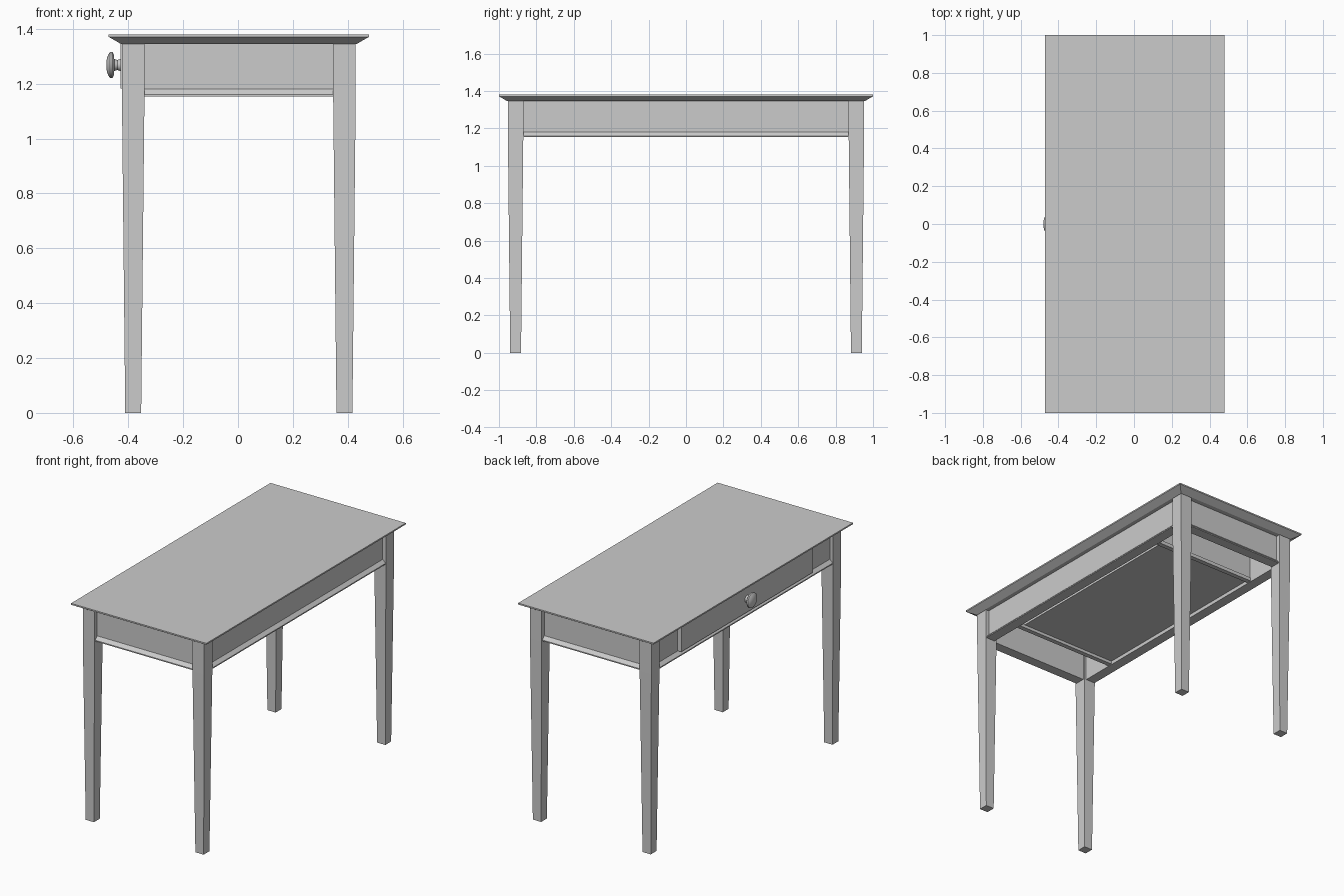
import bpy
import bmesh
from math import pi
from mathutils import Matrix, Vector

cube = bpy.data.objects.get("Cube")
if cube:
    bpy.data.objects.remove(cube, do_unlink=True)

CX = 0.003          # the table sits slightly off centre because the knob sticks out
TOP_Z, APRON_TOP, APRON_LOW = 1.38, 1.345, 1.153

grey = bpy.data.materials.new("plain grey")
grey.use_nodes = True
colour = (0.6, 0.6, 0.6, 1)
grey.diffuse_color = colour
grey.node_tree.nodes["Principled BSDF"].inputs["Base Color"].default_value = colour


def finish(name, bm):
    bmesh.ops.recalc_face_normals(bm, faces=bm.faces)
    mesh = bpy.data.meshes.new(name)
    bm.to_mesh(mesh)
    bm.free()
    mesh.materials.append(grey)
    obj = bpy.data.objects.new(name, mesh)
    bpy.context.collection.objects.link(obj)
    return obj


def loft(name, sections):
    """Stack of rectangles (x0, x1, y0, y1, z), bridged and capped."""
    bm = bmesh.new()
    rings = [[bm.verts.new((x, y, z)) for x, y in ((x0, y0), (x1, y0), (x1, y1), (x0, y1))]
             for x0, x1, y0, y1, z in sections]
    for a, b in zip(rings, rings[1:]):
        for i in range(4):
            j = (i + 1) % 4
            bm.faces.new((a[i], a[j], b[j], b[i]))
    bm.faces.new(rings[0])
    bm.faces.new(rings[-1])
    return finish(name, bm)


def box(name, x, y, z):
    return loft(name, [(*x, *y, z[0]), (*x, *y, z[1])])


def prism(name, profile, half_length, place):
    """Extrude an (outward, z) profile; place maps (along, outward, z) to a position."""
    bm = bmesh.new()
    ends = [[bm.verts.new(place(s * half_length, u, z)) for u, z in profile] for s in (-1, 1)]
    n = len(profile)
    for i in range(n):
        j = (i + 1) % n
        bm.faces.new((ends[0][i], ends[0][j], ends[1][j], ends[1][i]))
    for ring in ends:
        bm.faces.new(ring)
    return finish(name, bm)


# Tabletop with an undercut edge
loft("tabletop", [(CX - h, CX + h, -d, d, z) for h, d, z in
                  ((0.43, 0.955, APRON_TOP), (0.475, 1.0, 1.371), (0.475, 1.0, TOP_Z))])

# Tapered legs
for sx, side in ((-1, "right"), (1, "left")):
    for sy, end in ((-1, "front"), (1, "back")):
        cx, cy = CX + sx * 0.385, sy * 0.911
        loft(f"{end}_{side}_leg", [(cx - h, cx + h, cy - h, cy + h, z) for h, z in
                                   ((0.029, 0), (0.041, 1.15), (0.041, APRON_TOP))])


# Aprons with a sloping lower moulding
def apron_profile(outer, top):
    face, inner = outer - 0.02, outer - 0.065
    return [(inner, APRON_LOW), (outer, APRON_LOW), (outer, 1.16), (face, 1.18),
            (face, top), (inner, top)]


for s, end in ((-1, "front"), (1, "back")):
    prism(f"{end}_apron", apron_profile(0.945, APRON_TOP), 0.346,
          lambda a, u, z: (CX + a, s * u, z))
prism("left_apron", apron_profile(0.424, APRON_TOP), 0.872, lambda a, u, z: (CX + u, a, z))
prism("drawer_rail", apron_profile(0.424, 1.181), 0.872, lambda a, u, z: (CX - u, a, z))

# Fixed panels and runners either side of the drawer
DRAWER = 0.66
for s, end in ((-1, "front"), (1, "back")):
    box(f"{end}_drawer_panel", (CX - 0.404, CX - 0.359), sorted((s * DRAWER, s * 0.872)),
        (1.18, APRON_TOP))
    box(f"{end}_drawer_runner", (CX - 0.36, CX + 0.35), sorted((s * 0.635, s * 0.665)),
        (1.157, 1.18))
    box(f"{end}_drawer_side", (CX - 0.4, CX + 0.32), sorted((s * 0.635, s * 0.655)),
        (1.178, 1.33))

# Drawer
box("drawer_front", (-0.429, -0.395), (-DRAWER, DRAWER), (1.183, 1.344))
box("drawer_back", (CX + 0.30, CX + 0.32), (-0.64, 0.64), (1.178, 1.33))
box("drawer_bottom", (CX - 0.4, CX + 0.32), (-0.64, 0.64), (1.176, 1.19))

# Turned knob, spun around the x axis
bm = bmesh.new()
profile = [(-0.425, 0), (-0.425, 0.024), (-0.44, 0.018), (-0.451, 0.022), (-0.453, 0.04),
           (-0.459, 0.048), (-0.467, 0.047), (-0.474, 0.036), (-0.479, 0.018), (-0.48, 0)]
verts = [bm.verts.new((x, 0, r)) for x, r in profile]
edges = [bm.edges.new(pair) for pair in zip(verts, verts[1:])]
bmesh.ops.spin(bm, geom=verts + edges, cent=(0, 0, 0), axis=(1, 0, 0), angle=2 * pi,
               steps=24, use_merge=True)
bmesh.ops.remove_doubles(bm, verts=bm.verts, dist=0.0005)
bmesh.ops.transform(bm, matrix=Matrix.Translation(Vector((0, 0, 1.268))), verts=bm.verts)
knob = finish("drawer_knob", bm)
bpy.ops.object.select_all(action="DESELECT")
knob.select_set(True)
bpy.context.view_layer.objects.active = knob
bpy.ops.object.shade_smooth_by_angle()
